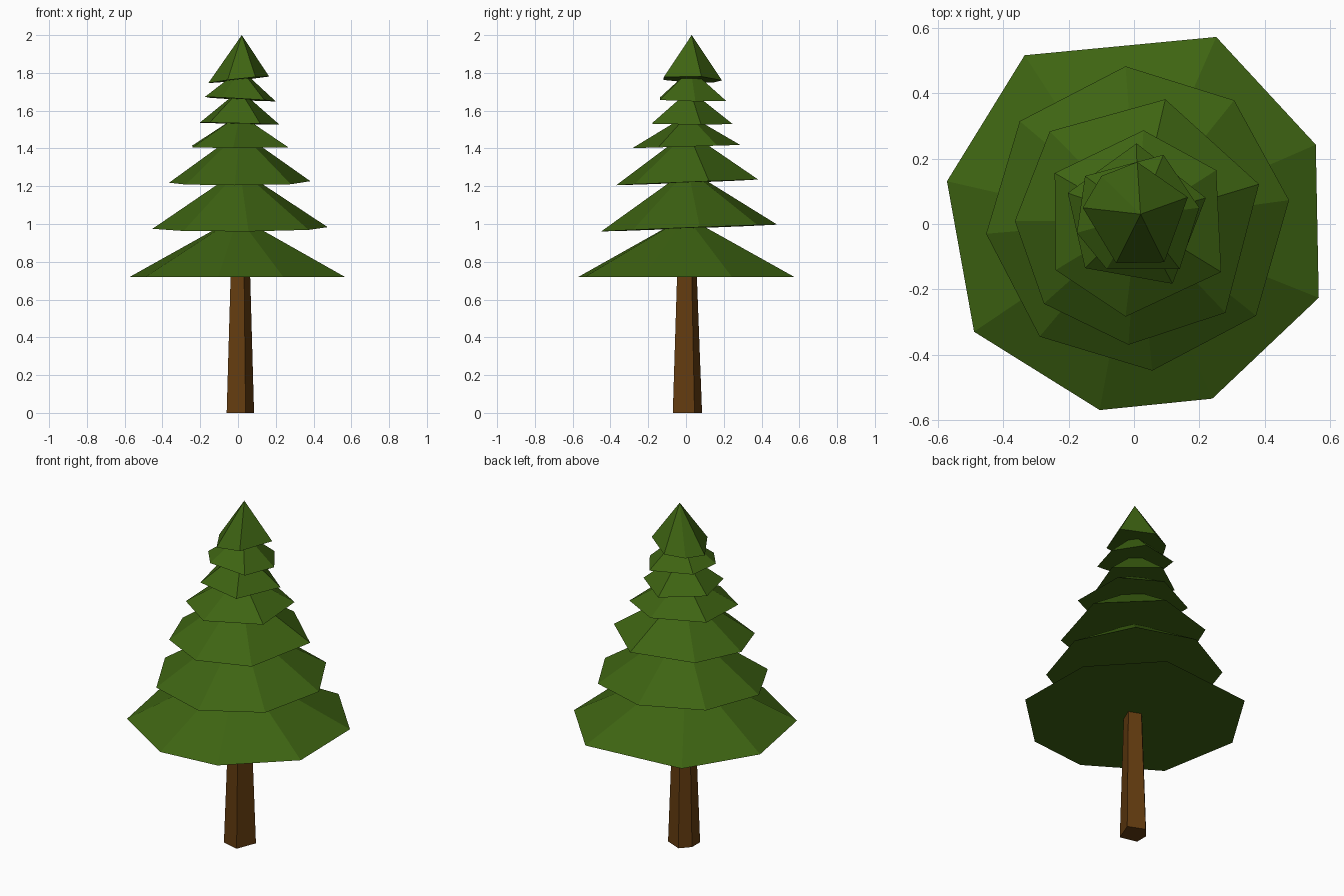
import bpy
import bmesh


def material(name, colour):
    mat = bpy.data.materials.new(name)
    mat.diffuse_color = (*colour, 1)
    return mat


def solid(name, bottom, top, mat):
    """Close the sides between a bottom ring and a top ring (one point = apex)."""
    bm = bmesh.new()
    low = [bm.verts.new(p) for p in bottom]
    high = [bm.verts.new(p) for p in top]
    n = len(low)
    bm.faces.new(low)
    if len(high) > 1:
        bm.faces.new(high)
    for i in range(n):
        j = (i + 1) % n
        if len(high) > 1:
            bm.faces.new((low[i], low[j], high[j], high[i]))
        else:
            bm.faces.new((low[i], low[j], high[0]))
    bmesh.ops.recalc_face_normals(bm, faces=bm.faces)
    mesh = bpy.data.meshes.new(name)
    bm.to_mesh(mesh)
    bm.free()
    mesh.materials.append(mat)
    obj = bpy.data.objects.new(name, mesh)
    bpy.context.collection.objects.link(obj)


bark = material("bark", (0.127, 0.045, 0.005))
needles = material("needles", (0.048, 0.127, 0.006))

# Trunk: tapered, uneven five-sided post
foot = [(-0.06, -0.045), (0.04, -0.07), (0.085, 0.045), (-0.01, 0.085), (-0.06, 0.03)]
solid("trunk",
      [(x, y, 0) for x, y in foot],
      [(0.004 + x * 0.7, y * 0.66, 0.76) for x, y in foot], bark)

# Foliage tiers: base height, tilt in x, tilt in y, apex, uneven outline
tiers = [
    (0.72, 0, 0, (0, 0, 1.04),
     [(-0.335, 0.517), (0.252, 0.573), (0.557, 0.243), (0.566, -0.226),
      (0.24, -0.535), (-0.105, -0.57), (-0.49, -0.33), (-0.573, 0.131)]),
    (0.978, 0.005, 0.039, (0.01, 0.01, 1.29),
     [(-0.026, 0.483), (0.307, 0.379), (0.475, 0.073), (0.374, -0.281),
      (0.056, -0.449), (-0.289, -0.345), (-0.453, -0.03), (-0.35, 0.315)]),
    (1.22, 0.005, 0.04, (0.01, 0.01, 1.49),
     [(0.096, 0.382), (0.383, 0.122), (0.28, -0.272), (-0.017, -0.37),
      (-0.276, -0.244), (-0.365, 0.009), (-0.258, 0.284)]),
    (1.41, 0, 0.03, (0.01, 0.01, 1.58),
     [(0.029, 0.287), (0.252, 0.165), (0.267, -0.147), (-0.026, -0.284),
      (-0.24, -0.141), (-0.243, 0.156)]),
    (1.532, -0.025, -0.01, (0.01, 0.02, 1.71),
     [(0.008, 0.247), (0.22, 0.08), (0.118, -0.183), (-0.15, -0.135),
      (-0.203, 0.095)]),
    (1.662, -0.06, -0.02, (0.015, 0.025, 1.82),
     [(0.09, 0.212), (0.2, 0.05), (0.14, -0.138), (-0.084, -0.138),
      (-0.175, -0.027), (-0.15, 0.147)]),
    (1.765, 0.11, -0.03, (0.02, 0.03, 2.0),
     [(0.01, 0.19), (0.165, 0.082), (0.093, -0.117), (-0.055, -0.12),
      (-0.157, 0.05), (-0.1, 0.147)]),
]
for i, (z, tx, ty, apex, outline) in enumerate(tiers, 1):
    solid(f"foliage_tier_{i}",
          [(x, y, z + tx * x + ty * y) for x, y in outline], [apex], needles)
